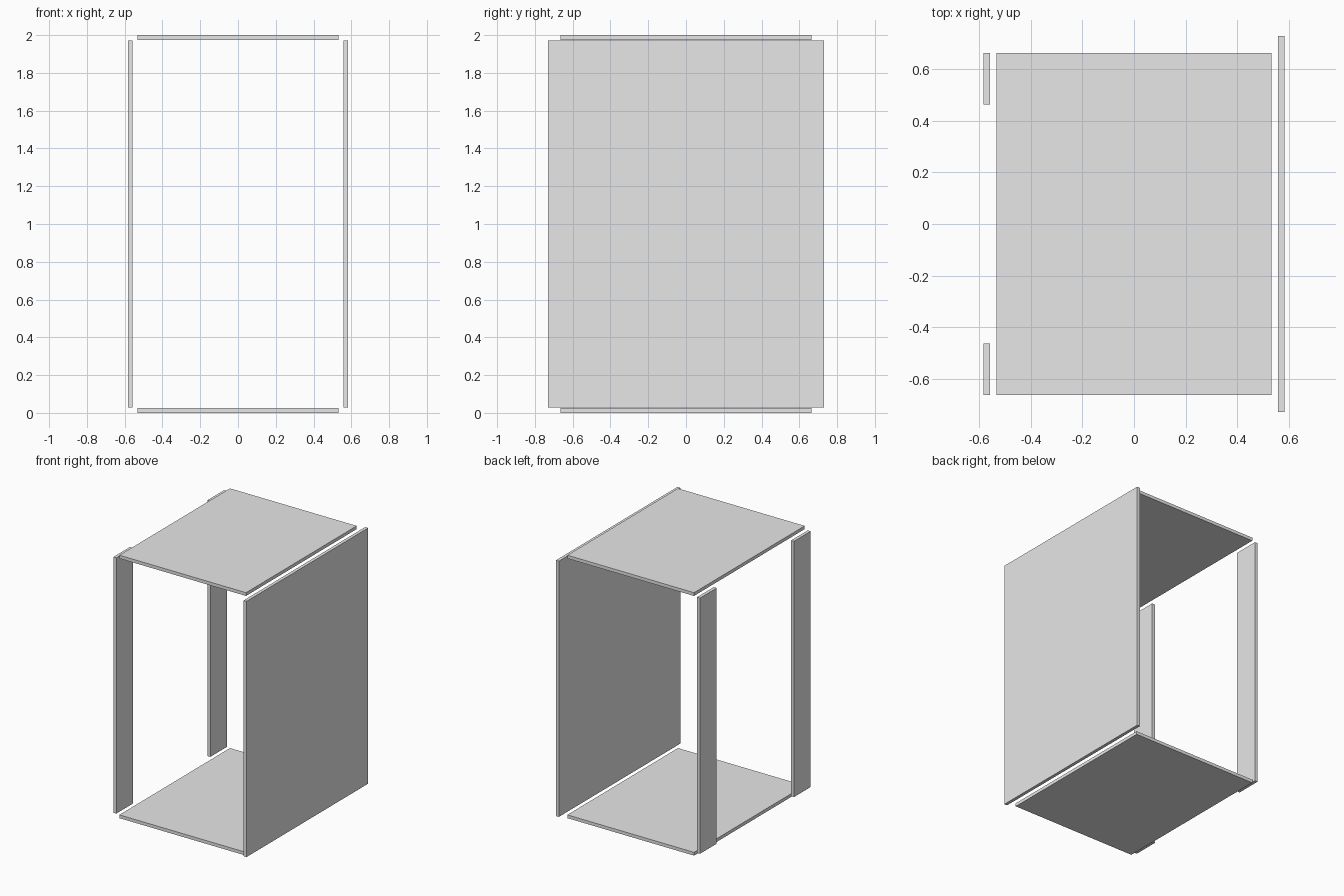
import bpy

# Remove the default cube
cube = bpy.data.objects.get("Cube")
if cube:
    bpy.data.objects.remove(cube, do_unlink=True)

# Single flat grey for all boards
GREY = (0.8, 0.8, 0.8, 1.0)
grey = bpy.data.materials.new("light_grey")
grey.use_nodes = True
grey.diffuse_color = GREY
for node in grey.node_tree.nodes:
    if node.type == 'BSDF_PRINCIPLED':
        node.inputs["Base Color"].default_value = GREY


def board(name, size, centre):
    """Add a flat rectangular board."""
    bpy.ops.mesh.primitive_cube_add(size=1, location=centre)
    obj = bpy.context.object
    obj.name = name
    obj.scale = size
    bpy.ops.object.transform_apply(location=False, rotation=False, scale=True)
    obj.data.materials.append(grey)
    return obj


THICK = 0.025
SIDE_X = 0.571
SIDE_HEIGHT = 1.945
PLATE_WIDTH, PLATE_DEPTH = 1.066, 1.33
STRIP = 0.2

# Top and bottom plates
for name, z in (("bottom_plate", THICK / 2), ("top_plate", 2 - THICK / 2)):
    board(name, (PLATE_WIDTH, PLATE_DEPTH, THICK), (0, 0, z))

# Full panel on the left side
board("left_panel", (THICK, 1.46, SIDE_HEIGHT), (SIDE_X, 0, 1))

# Two upright strips on the right side
for name, side in (("front_strip", -1), ("back_strip", 1)):
    y = side * (PLATE_DEPTH - STRIP) / 2
    board(name, (THICK, STRIP, SIDE_HEIGHT), (-SIDE_X, y, 1))
